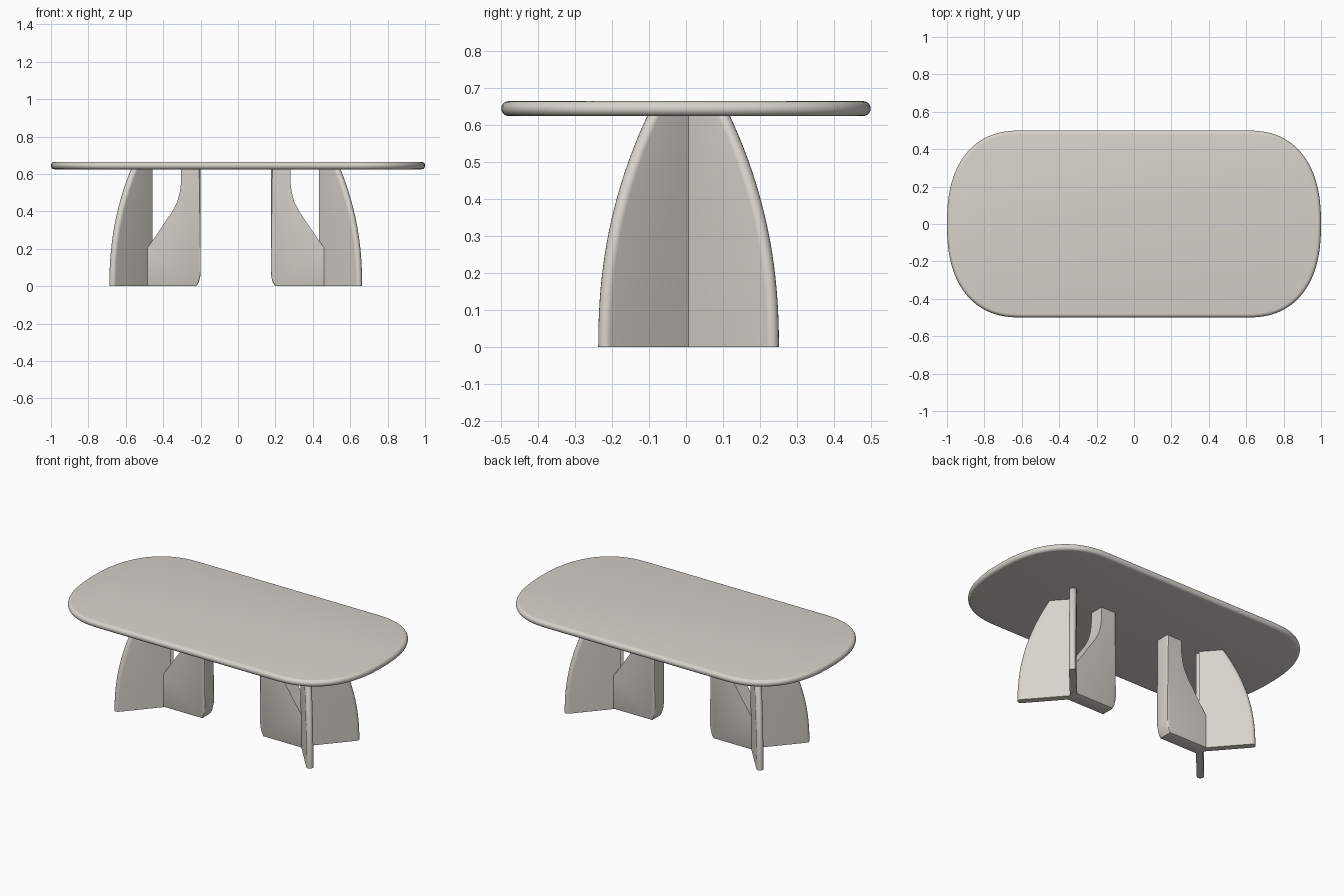
import bpy, bmesh, math

if "Cube" in bpy.data.objects:
    bpy.data.objects.remove(bpy.data.objects["Cube"])

mat = bpy.data.materials.new("warm light grey")
mat.diffuse_color = (0.68, 0.65, 0.60, 1)
mat.use_nodes = True
mat.node_tree.nodes["Principled BSDF"].inputs["Base Color"].default_value = mat.diffuse_color

TOP_Z0, TOP_Z1 = 0.625, 0.665
LEG_H = 0.635


def finish(name, bm, angle=35):
    bmesh.ops.recalc_face_normals(bm, faces=bm.faces[:])
    me = bpy.data.meshes.new(name)
    bm.to_mesh(me)
    bm.free()
    ob = bpy.data.objects.new(name, me)
    bpy.context.collection.objects.link(ob)
    me.materials.append(mat)
    bpy.ops.object.select_all(action='DESELECT')
    ob.select_set(True)
    bpy.context.view_layer.objects.active = ob
    bpy.ops.object.shade_smooth_by_angle(angle=math.radians(angle))
    return ob


def loft(name, rings, angle=35):
    """Skin a stack of equal-length point rings and cap both ends."""
    bm = bmesh.new()
    rows = [[bm.verts.new(p) for p in r] for r in rings]
    n = len(rows[0])
    for a, b in zip(rows, rows[1:]):
        for i in range(n):
            j = (i + 1) % n
            bm.faces.new((a[i], a[j], b[j], b[i]))
    bm.faces.new(rows[0])
    bm.faces.new(rows[-1])
    return finish(name, bm, angle)


# Table top: long rounded outline with a fully rounded rim
def outline(inset, z):
    pts = []
    e = 2 / 2.4
    for k, (sx, sy) in enumerate([(1, 1), (-1, 1), (-1, -1), (1, -1)]):
        for i in range(25):
            t = math.pi / 2 * i / 24
            if k % 2:
                t = math.pi / 2 - t
            x = 0.6 + (0.4 - inset) * max(math.cos(t), 0) ** e
            y = (0.5 - inset) * max(math.sin(t), 0) ** e
            if (i in (0, 24)) and y < 1e-6 and sy < 0:
                continue                      # shared end points
            pts.append((sx * x, sy * y, z))
    return pts


r, zm = 0.019, (TOP_Z0 + TOP_Z1) / 2
rim = []
for i in range(11):
    a = -math.pi / 2 + math.pi * i / 10
    rim.append(outline(r * (1 - math.cos(a)), zm + 0.02 * math.sin(a)))
loft("table_top", rim, 40)


# Outer fin: upright slab, rounded outer edge bowing inward as it rises
def outer_fin(name, ox, oy, dx, dy, h=0.02):
    rings = []
    for i in range(21):
        z = LEG_H * i / 20
        length = 0.318 - 0.182 * (i / 20) ** 2.2
        sec = [(0, -h)]
        for k in range(9):
            a = -math.pi / 2 + math.pi * k / 8
            sec.append((length - h + h * math.cos(a), h * math.sin(a)))
        sec.append((0, h))
        rings.append([(ox + u * dx - v * dy, oy + u * dy + v * dx, z)
                      for u, v in sec])
    return loft(name, rings, 40)


# Inner fin: thick slab with a sweeping cut on the side facing the outer fins
def inner_fin(name, ox, oy, s, w=0.045):
    cut = [(0.167, LEG_H), (0.168, 0.59), (0.167, 0.55), (0.160, 0.50),
           (0.147, 0.45), (0.118, 0.395), (0.08, 0.34), (0.03, 0.265),
           (-0.013, 0.205), (-0.022, 0.19)]
    prof = [(-0.022, 0), (0.25, 0), (0.262, 0.02), (0.270, 0.05),
            (0.272, 0.08), (0.272, LEG_H)] + cut
    bm = bmesh.new()
    rows = [[bm.verts.new((u, y, z)) for u, z in prof] for y in (-w, w)]
    n = len(prof)
    for i in range(n):
        j = (i + 1) % n
        bm.faces.new((rows[0][i], rows[0][j], rows[1][j], rows[1][i]))
    for row in rows:
        bm.faces.new(row)
    # soften the long edges around the foot and the inner end
    edges = [e for e in bm.edges
             if abs(e.verts[0].co.y - e.verts[1].co.y) < 1e-6
             and (all(v.co.z < 1e-4 for v in e.verts)
                  or all(v.co.x > 0.24 for v in e.verts))]
    bmesh.ops.bevel(bm, geom=edges, offset=0.008, segments=2, profile=0.5,
                    affect='EDGES')
    for v in bm.verts:
        v.co = (ox - s * v.co.x, oy + v.co.y, v.co.z)
    return finish(name, bm, 35)


# Two mirrored three-fin pedestals
for side, s in (("left", -1), ("right", 1)):
    ox, oy = -0.012 + s * 0.46, 0.007
    for end, t in (("front", -1), ("back", 1)):
        outer_fin(f"{side}_{end}_outer_fin", ox, oy, s * 0.657, t * 0.754)
    inner_fin(f"{side}_inner_fin", ox, oy, s)
